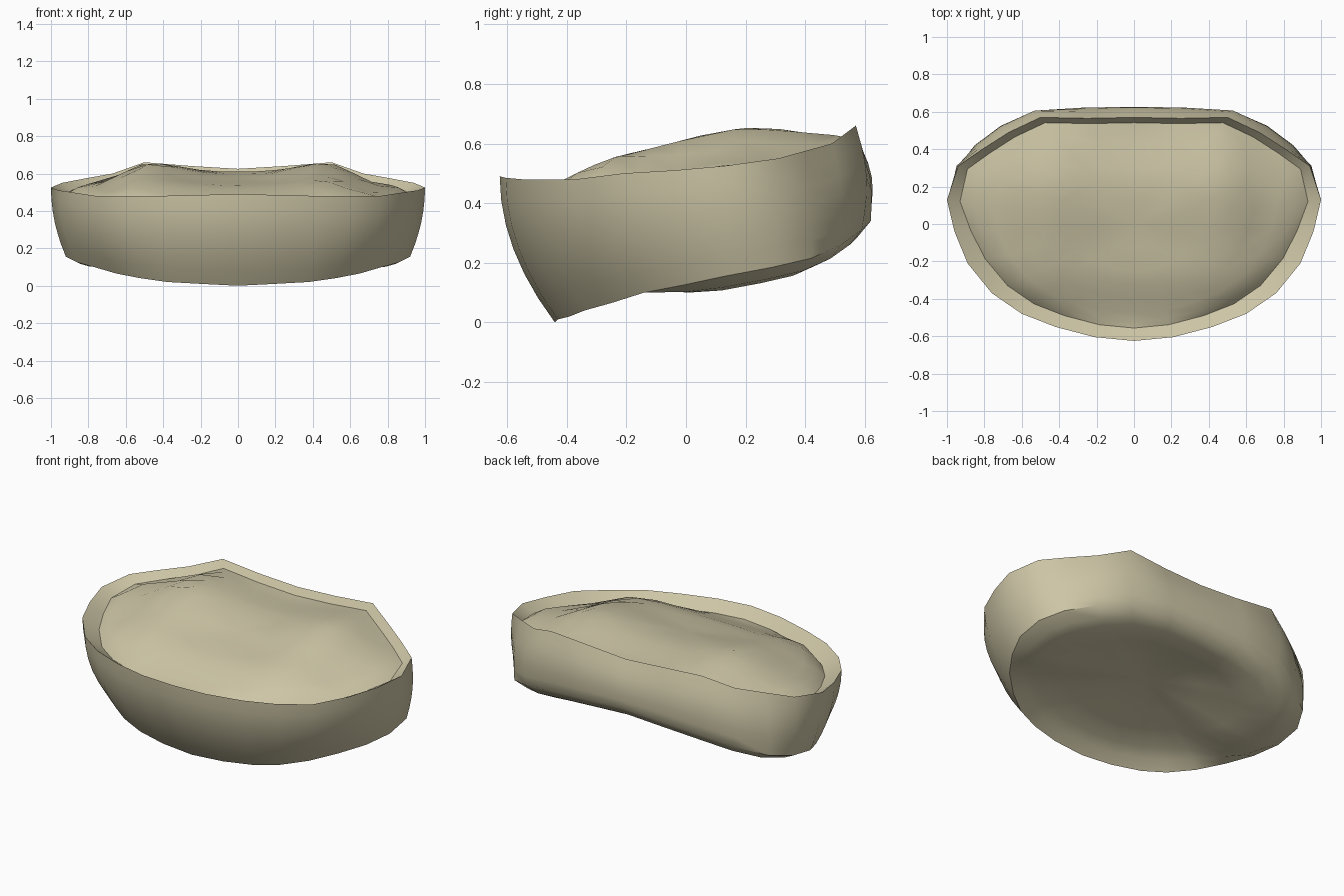
import bpy, bmesh, math
from mathutils import Vector

cube = bpy.data.objects.get("Cube")
if cube:
    bpy.data.objects.remove(cube, do_unlink=True)

# Half outlines, from the middle of the front to the middle of the back
RIM = [(0, -.625, .49), (.21, -.605, .485), (.42, -.55, .48), (.6, -.48, .48),
       (.76, -.37, .48), (.89, -.21, .5), (.96, -.04, .51), (1, .13, .525),
       (.94, .31, .55), (.81, .4, .575), (.67, .49, .6), (.5, .57, .66),
       (.25, .565, .64), (0, .57, .625)]
BASE = [(0, -.44, 0), (.2, -.43, .01), (.38, -.39, .02), (.52, -.34, .04),
        (.65, -.25, .065), (.77, -.14, .1), (.86, -.01, .125), (.92, .13, .155),
        (.92, .29, .185), (.85, .42, .215), (.7, .52, .26), (.51, .59, .31),
        (.25, .62, .34), (0, .615, .35)]


def mirrored(half):
    """Close a half outline into a full symmetric loop."""
    pts = [Vector(p) for p in half]
    return pts + [Vector((-p.x, p.y, p.z)) for p in reversed(pts[1:-1])]


def smooth(v, lo, hi):
    t = min(max((v - lo) / (hi - lo), 0), 1)
    return t * t * (3 - 2 * t)


def cushion_height(x, y):
    """Upper surface: a slope near the front, then a rise with two lobes."""
    lobe = math.exp(-((abs(x) - .45) / .2) ** 2) * smooth(y, -.5, .1)
    return (.43 + .11 * smooth(y, -.58, -.2) + .07 * smooth(y, -.25, .25)
            - .03 * smooth(y, .2, .6) + .045 * lobe
            - .065 * smooth(abs(x), .5, .75))


def wall_ring(t):
    """Side wall: round under at the front, bulged at the back."""
    ring = []
    for a, b in zip(rim, base):
        p = a.lerp(b, t * t)
        p.z = a.z + (b.z - a.z) * t
        out = Vector((a.x, a.y, 0)).normalized()
        ring.append(p + out * .042 * math.sin(math.pi * t) * smooth(a.y, .2, .5))
    return ring


def top_ring(s, blend, front_inset):
    """Inset ring of the upper surface, blended from a groove to the cushion."""
    ring = []
    for a in rim:
        front = 1 - smooth(a.y, -.3, .4)
        k = s - front_inset * front
        x, y = a.x * k, a.y * k
        groove = a.z - .04 - .015 * front
        ring.append(Vector((x, y, groove + (cushion_height(x, y) - groove) * blend)))
    return ring


def under_ring(s, hump, rise):
    """Inset ring of the underside: humped sides and back, hollow front."""
    ring = []
    for b in base:
        p = UNDER_CENTRE.lerp(b, s)
        side = smooth(b.y, -.35, .1)
        p.z += rise * (1 - side) - hump * side
        ring.append(p)
    return ring


rim, base = mirrored(RIM), mirrored(BASE)
UNDER_CENTRE = Vector((0, .08, .25))

# Rings run from the centre of the top, over the rim, to the underside
rings = [top_ring(*args) for args in
         ((.2, 1, 0), (.4, 1, 0), (.52, 1, 0), (.64, 1, 0), (.76, 1, 0),
          (.87, .85, .03), (.95, 0, .06))]
rings += [wall_ring(i / 6) for i in range(7)]
rings += [under_ring(*args) for args in
          ((.92, .045, .035), (.82, .065, .05), (.6, .04, .04), (.35, .015, .015))]

bm = bmesh.new()
loops = [[bm.verts.new(p) for p in ring] for ring in rings]
n = len(rim)
for upper, lower in zip(loops, loops[1:]):
    for i in range(n):
        j = (i + 1) % n
        bm.faces.new((upper[i], upper[j], lower[j], lower[i]))

# Close the middle of the top and of the underside
top_mid = bm.verts.new((0, 0, cushion_height(0, 0)))
under_mid = bm.verts.new(UNDER_CENTRE)
for i in range(n):
    j = (i + 1) % n
    bm.faces.new((top_mid, loops[0][j], loops[0][i]))
    bm.faces.new((under_mid, loops[-1][i], loops[-1][j]))
bmesh.ops.recalc_face_normals(bm, faces=bm.faces[:])

mesh = bpy.data.meshes.new("cushion_shell")
bm.to_mesh(mesh)
bm.free()
shell = bpy.data.objects.new("cushion_shell", mesh)
bpy.context.collection.objects.link(shell)

# Single khaki colour
khaki = bpy.data.materials.new("khaki")
khaki.use_nodes = True
colour = (.61, .56, .38, 1)
khaki.diffuse_color = colour
khaki.node_tree.nodes["Principled BSDF"].inputs["Base Color"].default_value = colour
mesh.materials.append(khaki)

bpy.ops.object.select_all(action='DESELECT')
shell.select_set(True)
bpy.context.view_layer.objects.active = shell
bpy.ops.object.shade_smooth_by_angle(angle=math.radians(40))
